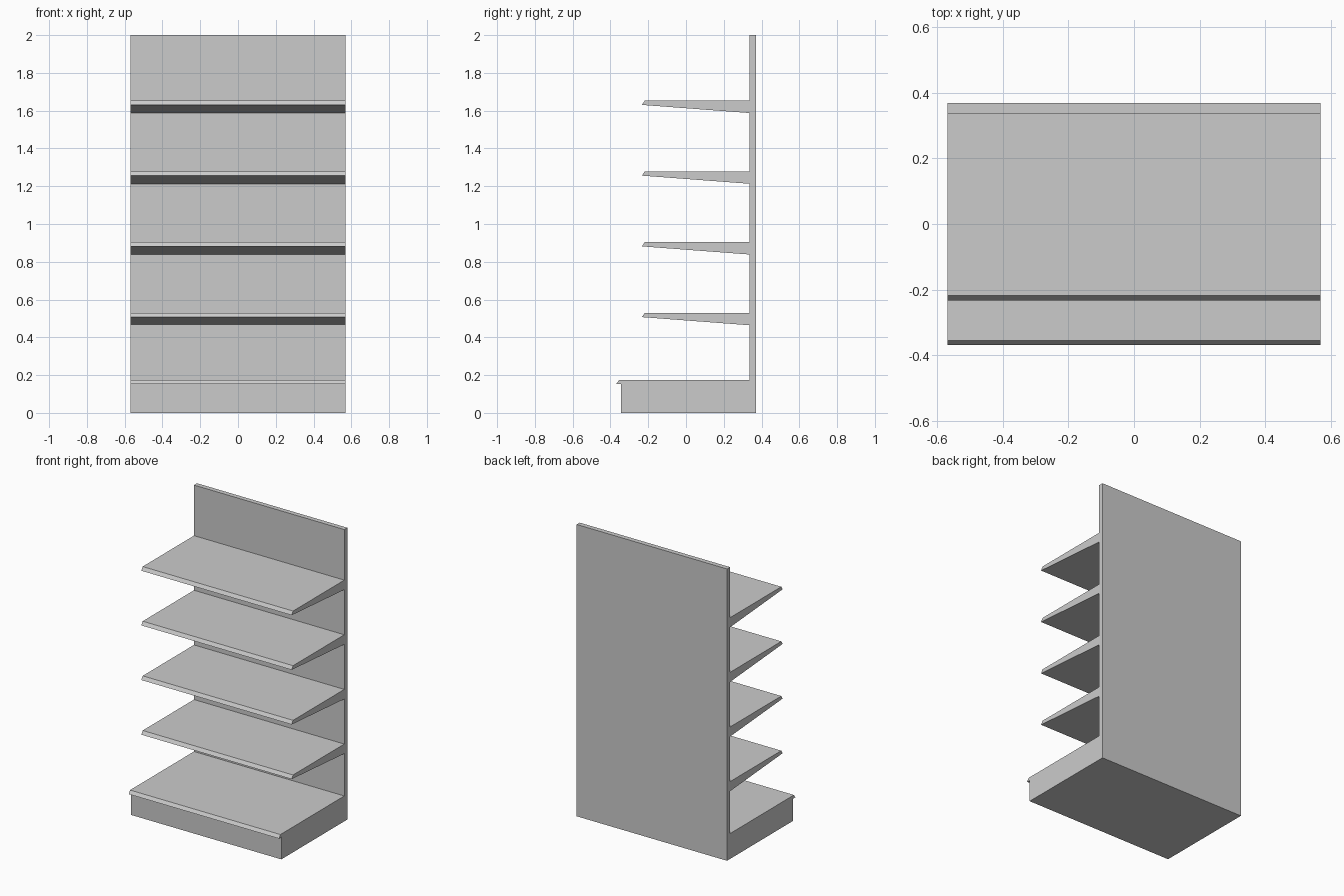
import bpy

if "Cube" in bpy.data.objects:
    bpy.data.objects.remove(bpy.data.objects["Cube"])

HALF_W = 0.57


def extrude_profile(name, profile):
    """Extrude a (y, z) outline, listed counter-clockwise seen from +x, along x."""
    n = len(profile)
    verts = [(x, y, z) for x in (-HALF_W, HALF_W) for y, z in profile]
    faces = [tuple(reversed(range(n))), tuple(range(n, 2 * n))]
    faces += [(i, (i + 1) % n, n + (i + 1) % n, n + i) for i in range(n)]
    mesh = bpy.data.meshes.new(name)
    mesh.from_pydata(verts, [], faces)
    mesh.update()
    obj = bpy.data.objects.new(name, mesh)
    bpy.context.collection.objects.link(obj)
    return obj


PANEL_FRONT, PANEL_BACK = 0.337, 0.37

# upright back panel
extrude_profile("back_panel", [(PANEL_FRONT, 0), (PANEL_BACK, 0),
                               (PANEL_BACK, 2), (PANEL_FRONT, 2)])

# plinth with an overhanging sloped lip
extrude_profile("base_plinth", [(-0.345, 0), (PANEL_FRONT, 0),
                                (PANEL_FRONT, 0.174), (-0.355, 0.174),
                                (-0.37, 0.152), (-0.345, 0.152)])

# four tapered shelves with sloped front edges
for i in range(4):
    top = 0.53 + 0.3745 * i
    extrude_profile(f"shelf_{i + 1}", [(-0.233, top - 0.023),
                                       (PANEL_FRONT, top - 0.066),
                                       (PANEL_FRONT, top),
                                       (-0.218, top)])
